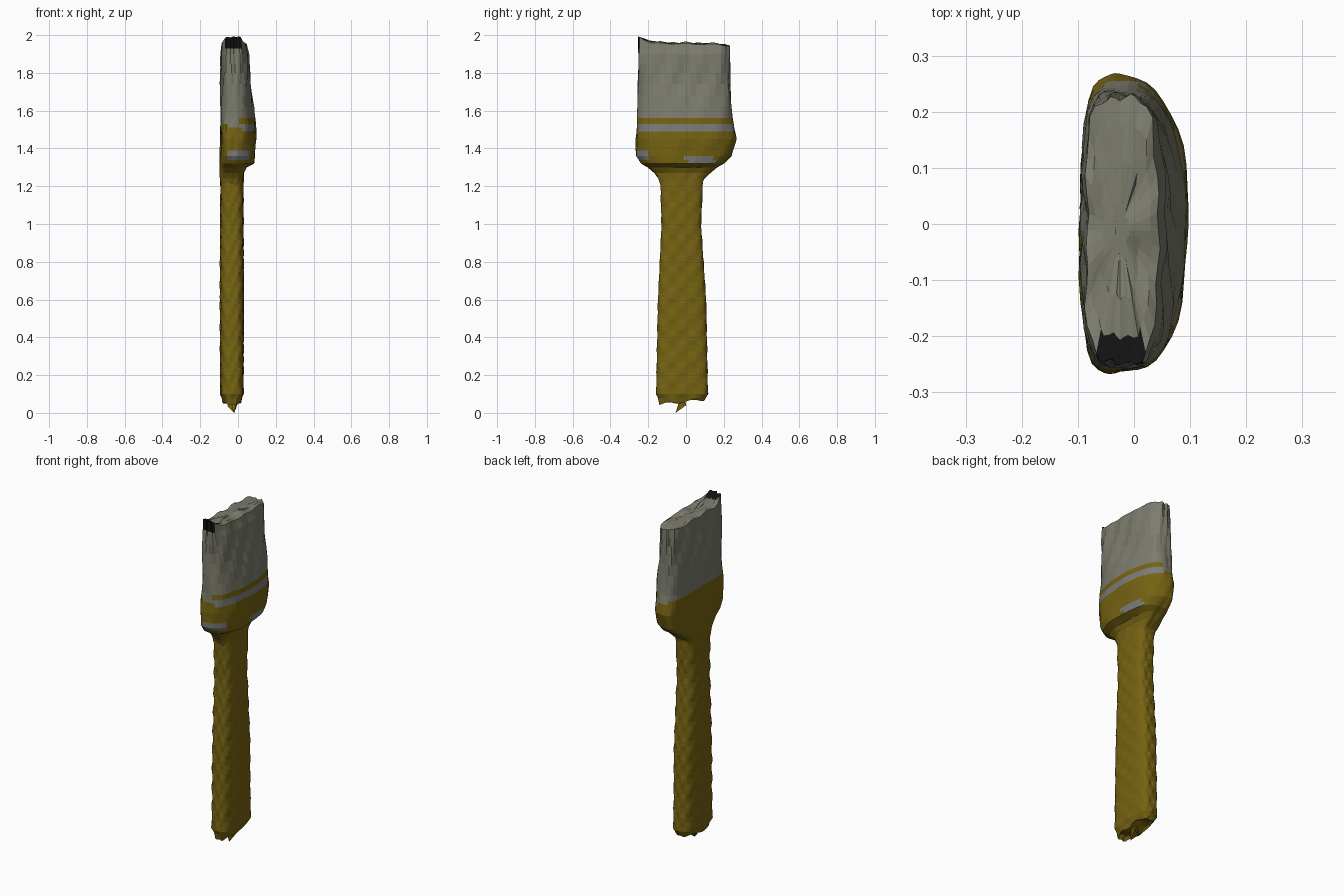
import bpy, bmesh, math
from math import sin, cos, pi

cube = bpy.data.objects.get("Cube")
if cube:
    bpy.data.objects.remove(cube, do_unlink=True)

SIDES = 48


def make_material(name, rgb):
    mat = bpy.data.materials.new(name)
    mat.use_nodes = True
    mat.diffuse_color = (*rgb, 1)
    mat.node_tree.nodes["Principled BSDF"].inputs["Base Color"].default_value = (*rgb, 1)
    return mat


YELLOW, GREY, SILVER, BLACK = range(4)
MATERIALS = [
    make_material("mustard yellow", (0.18, 0.125, 0.006)),
    make_material("bristle grey", (0.2, 0.2, 0.155)),
    make_material("silver grey", (0.2, 0.2, 0.19)),
    make_material("dark tip", (0.006, 0.006, 0.006)),
]

# Sections: height, y min, y max, x min, x max, squareness of the -x and +x halves
HANDLE = [
    (0.06, -0.14, 0.095, -0.08, 0.015, 3, 3),
    (0.10, -0.157, 0.115, -0.093, 0.028, 3.5, 3.5),
    (0.60, -0.147, 0.105, -0.095, 0.03, 3.5, 3.5),
    (1.00, -0.128, 0.078, -0.093, 0.028, 3.5, 3.5),
    (1.24, -0.135, 0.09, -0.093, 0.028, 3.5, 3.5),
]
HEAD = [
    (1.20, -0.13, 0.08, -0.093, 0.026, 3.5, 3.5),
    (1.24, -0.145, 0.095, -0.094, 0.028, 3.5, 3.5),
    (1.27, -0.165, 0.13, -0.095, 0.03, 4, 3),
    (1.30, -0.20, 0.165, -0.096, 0.045, 4, 3),
    (1.32, -0.235, 0.20, -0.096, 0.085, 4, 2.5),
    (1.36, -0.262, 0.24, -0.095, 0.09, 4, 2.4),
    (1.45, -0.266, 0.265, -0.093, 0.097, 4, 2.4),
    (1.56, -0.257, 0.245, -0.092, 0.09, 4, 2.6),
    (1.75, -0.252, 0.232, -0.09, 0.062, 4, 3),
    (1.90, -0.25, 0.228, -0.088, 0.055, 4, 3.5),
    (1.95, -0.248, 0.225, -0.085, 0.042, 4, 4),
]


def section_at(profile, z):
    for a, b in zip(profile, profile[1:]):
        if z <= b[0] + 1e-6:
            t = (z - a[0]) / (b[0] - a[0])
            return [p + (q - p) * t for p, q in zip(a, b)]
    return profile[-1]


def ring_points(profile, z, wobble, scale=1.0):
    """Rounded-box outline whose two halves can differ in squareness."""
    _, y0, y1, x0, x1, n_left, n_right = section_at(profile, z)
    xc, yc = -0.025, (y0 + y1) / 2
    points = []
    for i in range(SIDES):
        a = 2 * pi * i / SIDES
        c, s = cos(a), sin(a)
        n = n_right if c > 0 else n_left
        r = (abs(c) ** n + abs(s) ** n) ** (-1 / n) * scale
        width = x1 - xc if c > 0 else xc - x0
        w = wobble(a, z)
        points.append((xc + width * r * c + w * c, yc + (y1 - y0) / 2 * r * s + w * s, z))
    return points


def bridge(bm, lower, upper):
    for i in range(SIDES):
        j = (i + 1) % SIDES
        bm.faces.new((lower[i], lower[j], upper[j], upper[i]))


def loft(bm, profile, heights, wobble):
    rings = [[bm.verts.new(p) for p in ring_points(profile, z, wobble)] for z in heights]
    for lower, upper in zip(rings, rings[1:]):
        bridge(bm, lower, upper)
    return rings


def cap(bm, ring, profile, z, wobble, height, bottom=False):
    """Closes an end with shrinking rings that follow a height function."""
    previous = ring
    for scale in (0.8, 0.5, 0.2):
        pts = ring_points(profile, z, wobble, scale)
        inner = [bm.verts.new((x, y, height(x, y))) for x, y, _ in pts]
        bridge(bm, *((inner, previous) if bottom else (previous, inner)))
        previous = inner
    bm.faces.new(previous[::-1] if bottom else previous)


def finish(bm, name, colour_rule):
    bm.normal_update()
    for f in bm.faces:
        f.material_index = colour_rule(f.calc_center_median(), f.normal)
    mesh = bpy.data.meshes.new(name)
    bm.to_mesh(mesh)
    bm.free()
    for mat in MATERIALS:
        mesh.materials.append(mat)
    obj = bpy.data.objects.new(name, mesh)
    bpy.context.collection.objects.link(obj)
    return obj


# Handle with rows of alternating shallow dimples
def dimples(a, z):
    fade = min(1, max(0, (1.25 - z) * 8))
    return 0.004 * fade * cos(2 * pi * z / 0.113) * cos(8 * a)


bm = bmesh.new()
step = 0.113 / 4
heights = [0.06, 0.08] + [0.1 + step * i for i in range(41)]
rings = loft(bm, HANDLE, heights, dimples)
cap(bm, rings[0], HANDLE, 0.06, dimples,
    lambda x, y: 0.065 + 0.012 * sin(40 * y) + 0.1 * y, bottom=True)
for v in rings[0]:
    v.co.z += 0.1 * v.co.y + 0.006 * sin(50 * v.co.y)
finish(bm, "handle", lambda c, n: YELLOW)

# Torn flap hanging below the handle
bm = bmesh.new()
top = [bm.verts.new(p) for p in ((-0.045, -0.03, 0.08), (-0.005, -0.025, 0.08), (-0.03, -0.005, 0.08))]
low = [bm.verts.new(p) for p in ((-0.055, -0.03, 0.035), (-0.02, -0.055, 0.0), (-0.005, 0.0, 0.04))]
bmesh.ops.convex_hull(bm, input=top + low)
finish(bm, "handle_end_flap", lambda c, n: YELLOW)


# Ferrule: bulging collar with painted bands on its +x side
def uneven(a, z):
    return 0.0025 * sin(5 * a + 17 * z) + 0.0015 * sin(11 * a - 29 * z)


def ferrule_colour(c, n):
    if n.x > 0.35 and c.z > 1.4:
        return SILVER if 1.49 < c.z < 1.53 else YELLOW
    if c.z > 1.512 - 0.25 * (c.x + 0.02):
        return GREY
    front_patch = c.y < -0.2 and c.x > -0.055 and 1.335 < c.z < 1.39
    side_patch = c.x > 0.04 and 0 < c.y < 0.15 and 1.32 < c.z < 1.36
    return SILVER if front_patch or side_patch else YELLOW


bm = bmesh.new()
loft(bm, HEAD, [1.20, 1.24, 1.27, 1.30, 1.32, 1.34, 1.36, 1.39, 1.42, 1.45,
                1.47, 1.49, 1.51, 1.53, 1.56], uneven)
finish(bm, "ferrule", ferrule_colour)


# Bristle block with soft grooves and a ragged top
def grooves(a, z):
    strength = min(1, (z - 1.56) * 5)
    return uneven(a, z) + strength * 0.004 * sin(13 * a + 3 * sin(9 * z))


def ragged_top(x, y):
    corner = max(0, 1 - (y + 0.245) / 0.07) if y > -0.245 else 1
    return 1.957 + 0.009 * cos(45 * y) * cos(30 * x) + 0.032 * corner - 0.02 * y


def bristle_colour(c, n):
    return BLACK if c.z > 1.955 and c.y < -0.175 and -0.065 < c.x < 0.015 else GREY


bm = bmesh.new()
rings = loft(bm, HEAD, [1.56, 1.62, 1.68, 1.74, 1.80, 1.85, 1.90, 1.93, 1.95], grooves)
for v in rings[-1]:
    v.co.z = ragged_top(v.co.x, v.co.y) - 0.004
cap(bm, rings[-1], HEAD, 1.95, grooves, ragged_top)
finish(bm, "bristles", bristle_colour)
